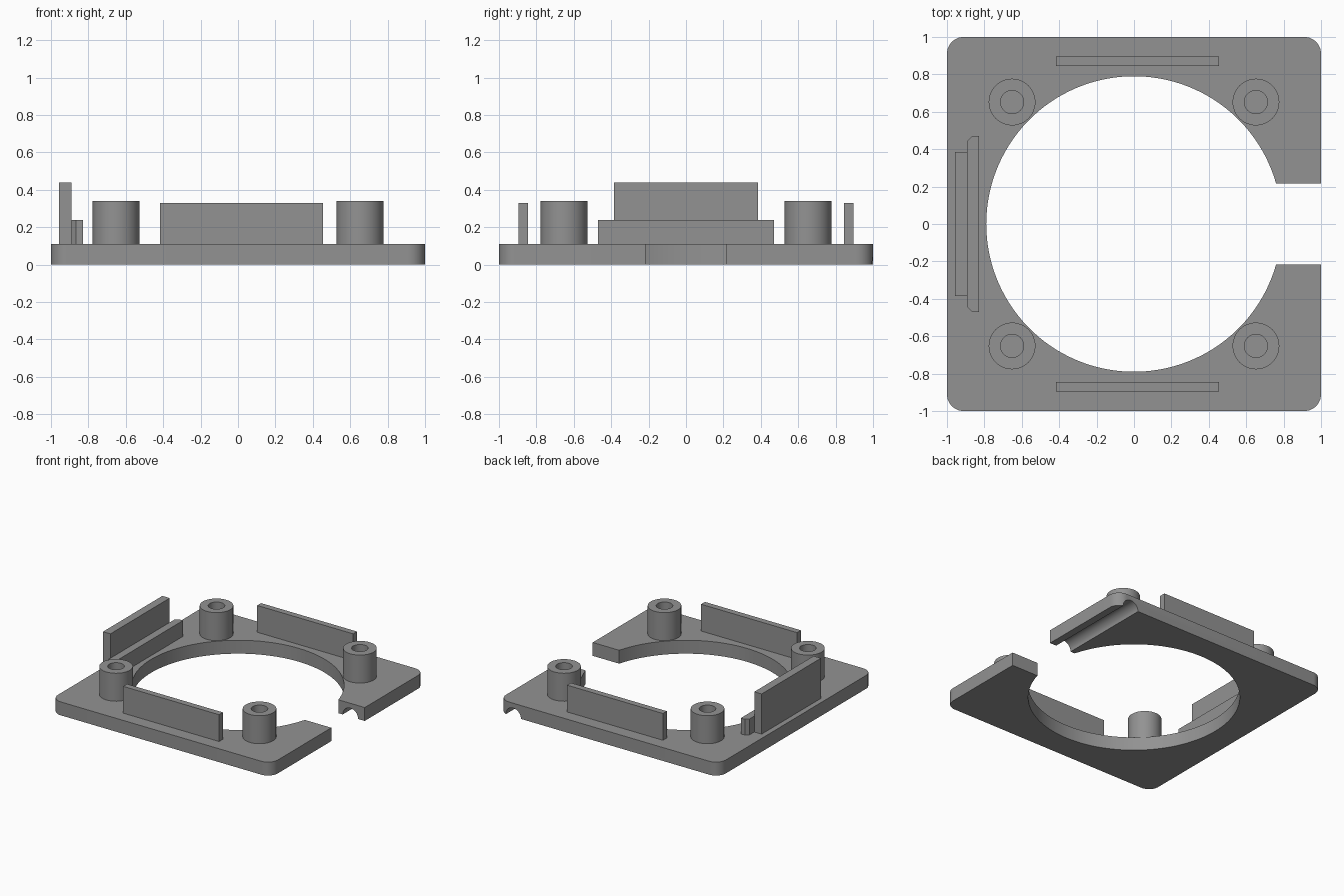
import bpy, bmesh, math

if "Cube" in bpy.data.objects:
    bpy.data.objects.remove(bpy.data.objects["Cube"])

T = 0.11          # plate thickness
R_HOLE = 0.79     # large opening
SLOT = 0.217      # half width of the side slot
CORNER = 0.09     # outer corner radius

grey = bpy.data.materials.new("grey plastic")
grey.diffuse_color = (0.29, 0.29, 0.29, 1)
grey.use_nodes = True
grey.node_tree.nodes["Principled BSDF"].inputs["Base Color"].default_value = grey.diffuse_color


def finish(bm, name):
    bmesh.ops.recalc_face_normals(bm, faces=bm.faces)
    me = bpy.data.meshes.new(name)
    bm.to_mesh(me)
    bm.free()
    me.materials.append(grey)
    ob = bpy.data.objects.new(name, me)
    bpy.context.collection.objects.link(ob)
    return ob


def prism(name, pts, z0, z1):
    bm = bmesh.new()
    face = bm.faces.new([bm.verts.new((x, y, z0)) for x, y in pts])
    ext = bmesh.ops.extrude_face_region(bm, geom=[face])["geom"]
    verts = [g for g in ext if isinstance(g, bmesh.types.BMVert)]
    bmesh.ops.translate(bm, verts=verts, vec=(0, 0, z1 - z0))
    return finish(bm, name)


def box(name, x0, x1, y0, y1, z0, z1):
    return prism(name, [(x0, y0), (x1, y0), (x1, y1), (x0, y1)], z0, z1)


def arc(cx, cy, r, a0, a1, n):
    return [(cx + r * math.cos(a0 + (a1 - a0) * i / n),
             cy + r * math.sin(a0 + (a1 - a0) * i / n)) for i in range(n + 1)]


def smooth(ob):
    bpy.ops.object.select_all(action='DESELECT')
    ob.select_set(True)
    bpy.context.view_layer.objects.active = ob
    bpy.ops.object.shade_smooth_by_angle(angle=math.radians(30))


# Base plate: rounded square, round opening and slot through the right edge
c = 1 - CORNER
outline = [(1, SLOT)]
for k, (sx, sy) in enumerate([(1, 1), (-1, 1), (-1, -1), (1, -1)]):
    outline += arc(sx * c, sy * c, CORNER, k * math.pi / 2, (k + 1) * math.pi / 2, 10)
outline.append((1, -SLOT))
a = math.asin(SLOT / R_HOLE)
outline += arc(0, 0, R_HOLE, 2 * math.pi - a, a, 112)
plate = prism("base_plate", outline, 0, T)

# Cable groove under the back right arm
bm = bmesh.new()
ring = [bm.verts.new((x, 0.1, z)) for x, z in arc(0.87, 0, 0.07, 0, 2 * math.pi, 40)[:-1]]
face = bm.faces.new(ring)
ext = bmesh.ops.extrude_face_region(bm, geom=[face])["geom"]
bmesh.ops.translate(bm, verts=[g for g in ext if isinstance(g, bmesh.types.BMVert)],
                    vec=(0, 1.1, 0))
cutter = finish(bm, "groove_cutter")
cutter.hide_render = True
mod = plate.modifiers.new("groove", 'BOOLEAN')
mod.operation = 'DIFFERENCE'
mod.solver = 'EXACT'
mod.object = cutter
bpy.context.view_layer.objects.active = plate
bpy.ops.object.modifier_apply(modifier=mod.name)
bpy.data.objects.remove(cutter)
smooth(plate)


# Screw posts with blind holes
def post(name, cx, cy, n=48):
    profile = [(0.125, T), (0.125, 0.34), (0.062, 0.34), (0.062, T + 0.002)]
    bm = bmesh.new()
    rings = [[bm.verts.new((x, y, z)) for x, y in arc(cx, cy, r, 0, 2 * math.pi, n)[:-1]]
             for r, z in profile]
    for lo, hi in zip(rings, rings[1:]):
        for i in range(n):
            j = (i + 1) % n
            bm.faces.new((lo[i], lo[j], hi[j], hi[i]))
    bm.faces.new(rings[0])
    bm.faces.new(rings[-1])
    smooth(finish(bm, name))


for sx, side in ((-1, "left"), (1, "right")):
    for sy, end in ((-1, "front"), (1, "back")):
        post(f"screw_post_{end}_{side}", sx * 0.652, sy * 0.652)

# Front and back locating walls
box("front_wall", -0.417, 0.455, -0.895, -0.845, T, 0.33)
box("back_wall", -0.417, 0.455, 0.845, 0.895, T, 0.33)

# Left side: tall tab with a lower chamfered rib against it
box("left_tab", -0.957, -0.89, -0.385, 0.385, T, 0.44)
prism("left_rib", [(-0.89, -0.445), (-0.865, -0.47), (-0.828, -0.47),
                   (-0.828, 0.47), (-0.865, 0.47), (-0.89, 0.445)], T, 0.24)
